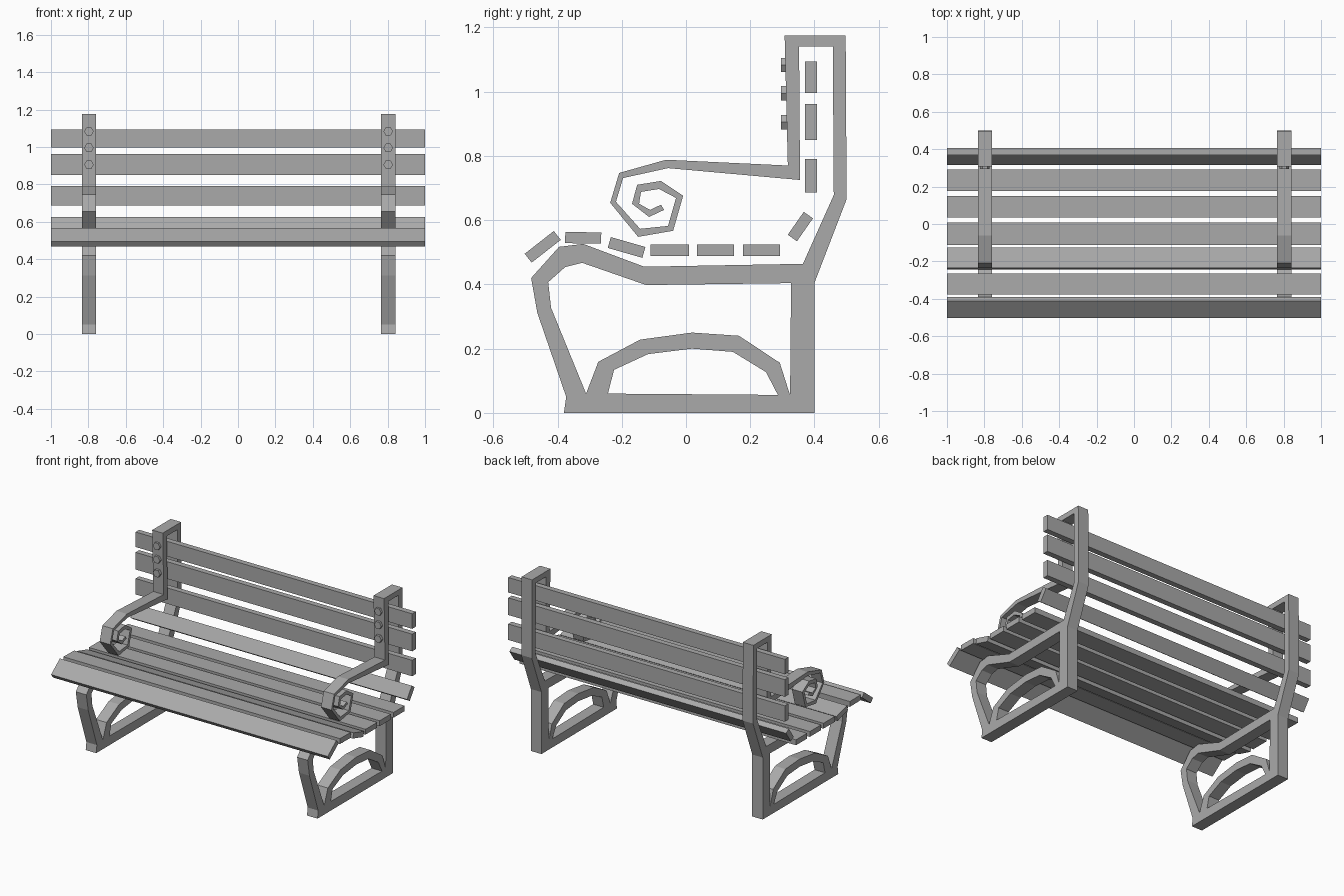
import bpy
import bmesh
from math import pi, radians
from mathutils import Matrix

default_cube = bpy.data.objects.get("Cube")
if default_cube:
    bpy.data.objects.remove(default_cube, do_unlink=True)

# One plain grey for the whole bench
GREY = (0.4, 0.4, 0.4, 1.0)
grey = bpy.data.materials.new("plain_grey")
grey.use_nodes = True
grey.diffuse_color = GREY
grey.node_tree.nodes["Principled BSDF"].inputs["Base Color"].default_value = GREY

FRAME_HALF_WIDTH = 0.038
SIDES = {"left": 0.803, "right": -0.797}

# Side frame profile in (y, z), walked as one continuous outline
foot_and_back = [(-.38, 0), (.4, 0), (.4, .405), (.5, .665), (.497, 1.175),
                 (.307, 1.175), (.317, .77)]
scroll_outside = [(-.062, .788), (-.208, .747), (-.236, .654), (-.149, .548),
                  (-.04, .567), (-.009, .676), (-.078, .722), (-.152, .71),
                  (-.168, .651), (-.115, .61), (-.068, .632)]
scroll_inside = [(-.078, .648), (-.112, .632), (-.146, .651), (-.14, .688),
                 (-.084, .697), (-.031, .669), (-.056, .582), (-.143, .573),
                 (-.218, .657), (-.196, .731), (-.056, .762)]
back_inside = [(.355, .725), (.352, 1.14), (.457, 1.14), (.46, .678)]
seat_and_front_leg = [(.364, .464), (-.13, .455), (-.32, .526), (-.395, .517),
                      (-.482, .42), (-.463, .312), (-.373, .05)]
outline = (foot_and_back + scroll_outside + scroll_inside
           + back_inside + seat_and_front_leg)

# Openings above and below the arched brace
leg_opening = [(-.311, .06), (-.42, .327), (-.429, .407), (-.376, .454),
               (-.323, .467), (-.124, .398), (.327, .404), (.324, .055),
               (.292, .156), (.165, .24), (.019, .25), (-.143, .228), (-.273, .159)]
arch_opening = [(-.243, .06), (-.224, .134), (-.118, .183), (.019, .2),
                (.146, .19), (.249, .127), (.286, .056)]


def add_object(name, mesh):
    obj = bpy.data.objects.new(name, mesh)
    bpy.context.collection.objects.link(obj)
    mesh.materials.clear()
    mesh.materials.append(grey)
    return obj


def make_frame_mesh():
    """Fill the profile with its openings, extrude it and stand it upright."""
    curve = bpy.data.curves.new("frame_profile", "CURVE")
    curve.dimensions = "2D"
    curve.fill_mode = "BOTH"
    curve.extrude = FRAME_HALF_WIDTH
    for loop in (outline, leg_opening, arch_opening):
        spline = curve.splines.new("POLY")
        spline.points.add(len(loop) - 1)
        for point, (y, z) in zip(spline.points, loop):
            point.co = (y, z, 0, 1)
        spline.use_cyclic_u = True
    helper = bpy.data.objects.new("frame_profile", curve)
    bpy.context.collection.objects.link(helper)
    bpy.context.view_layer.update()
    evaluated = helper.evaluated_get(bpy.context.evaluated_depsgraph_get())
    mesh = bpy.data.meshes.new_from_object(evaluated)
    bpy.data.objects.remove(helper, do_unlink=True)

    # Profile x, y and depth become model y, z and x
    upright = Matrix(((0, 0, 1, 0), (1, 0, 0, 0), (0, 1, 0, 0), (0, 0, 0, 1)))
    bm = bmesh.new()
    bm.from_mesh(mesh)
    bm.transform(upright)
    bmesh.ops.remove_doubles(bm, verts=bm.verts, dist=0.0001)
    bmesh.ops.recalc_face_normals(bm, faces=bm.faces)
    for face in bm.faces:
        face.smooth = False
        face.material_index = 0
    bm.to_mesh(mesh)
    bm.free()
    return mesh


def add_slat(name, y, z, depth, thickness, tilt):
    """A full-length plank, tilted about the x axis."""
    mesh = bpy.data.meshes.new(name)
    bm = bmesh.new()
    bmesh.ops.create_cube(bm, size=1)
    bmesh.ops.scale(bm, vec=(2, depth, thickness), verts=bm.verts)
    bm.to_mesh(mesh)
    bm.free()
    slat = add_object(name, mesh)
    slat.location = (0, y, z)
    slat.rotation_euler.x = radians(tilt)


def add_bolt(name, x, z):
    """A hexagonal bolt head on the front of an upright."""
    bpy.ops.mesh.primitive_cylinder_add(
        vertices=6, radius=0.0255, depth=0.03,
        location=(x, 0.31, z), rotation=(pi / 2, pi / 6, 0))
    bolt = bpy.context.object
    bolt.name = name
    bolt.data.materials.append(grey)


# Cast side frames with scrolled armrests
frame_mesh = make_frame_mesh()
for side, x in SIDES.items():
    add_object(side + "_frame", frame_mesh).location.x = x

# Seat planks from the front edge to the rear: y, z, depth, tilt
seat_planks = [(-.446, .517, .115, 38), (-.32, .545, .112, -1),
               (-.185, .515, .112, -16), (-.051, .506, .12, 0),
               (.092, .506, .115, 0), (.235, .506, .115, 0),
               (.356, .58, .087, 55)]
for number, (y, z, depth, tilt) in enumerate(seat_planks, 1):
    add_slat(f"seat_slat_{number}", y, z, depth, 0.035, tilt)

# Backrest planks: z, height
for number, (z, height) in enumerate([(.738, .104), (.905, .112), (1.045, .098)], 1):
    add_slat(f"back_slat_{number}", 0.389, z, height, 0.037, 90)

# Three bolts on each upright
for side, x in SIDES.items():
    for number, z in enumerate((.905, .995, 1.083), 1):
        add_bolt(f"{side}_bolt_{number}", x, z)
